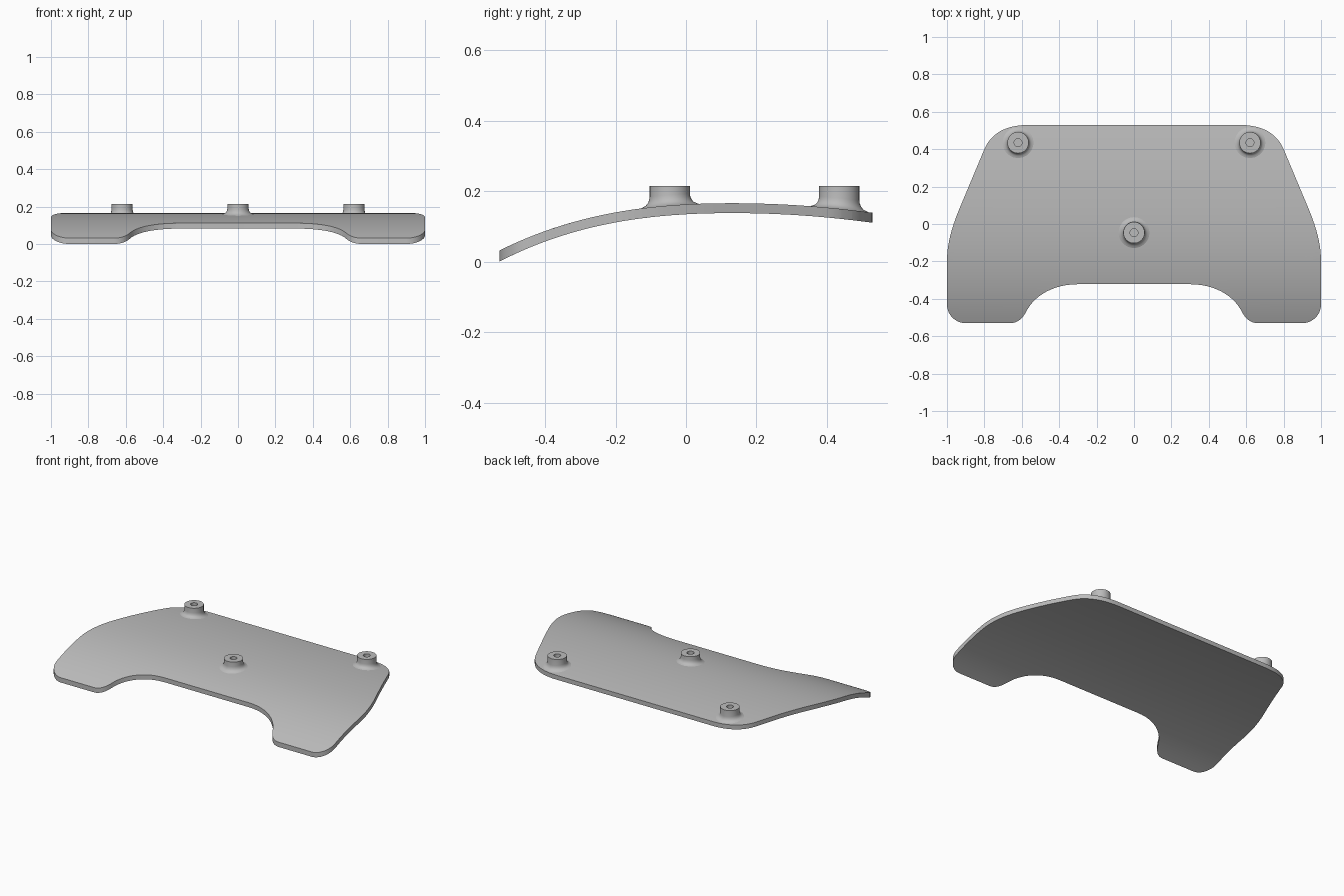
import bpy, bmesh, math
from mathutils import Vector
from mathutils.geometry import interpolate_bezier

cube = bpy.data.objects.get("Cube")
if cube:
    bpy.data.objects.remove(cube)

grey = bpy.data.materials.new("plain grey")
grey.use_nodes = True
grey.diffuse_color = (0.5, 0.5, 0.5, 1)
grey.node_tree.nodes["Principled BSDF"].inputs["Base Color"].default_value = (0.5, 0.5, 0.5, 1)

THICK = 0.028
CREST = 0.13


def top_z(y):
    """Height of the arched upper surface."""
    d = CREST - y
    return 0.166 - d * d * (0.17 + 0.21 * max(d, 0))


def under_z(y):
    slope = (top_z(y + 0.001) - top_z(y - 0.001)) / 0.002
    return top_z(y) - THICK * math.sqrt(1 + slope * slope)


def finish(bm, name):
    bmesh.ops.recalc_face_normals(bm, faces=bm.faces)
    mesh = bpy.data.meshes.new(name)
    bm.to_mesh(mesh)
    bm.free()
    mesh.materials.append(grey)
    ob = bpy.data.objects.new(name, mesh)
    bpy.context.collection.objects.link(ob)
    bpy.ops.object.select_all(action='DESELECT')
    ob.select_set(True)
    bpy.context.view_layer.objects.active = ob
    bpy.ops.object.shade_smooth_by_angle(angle=math.radians(35))
    return ob


# Outline of one half, as bezier pieces joined by straight lines
pieces = [
    ((0.56, 0.53), (0.67, 0.53), (0.76, 0.495), (0.80, 0.40)),
    ((0.93, 0.09), (0.97, -0.005), (1, -0.1), (1, -0.2)),
    ((1, -0.43), (1, -0.485), (0.955, -0.53), (0.9, -0.53)),
    ((0.665, -0.53), (0.625, -0.53), (0.6, -0.51), (0.58, -0.475)),
    ((0.58, -0.475), (0.54, -0.39), (0.44, -0.322), (0.30, -0.322)),
]
half = []
for a, b, c, d in pieces:
    for p in interpolate_bezier(Vector(a), Vector(b), Vector(c), Vector(d), 14):
        if not half or (p.xy - half[-1]).length > 1e-4:
            half.append(p.xy)
outline = half + [Vector((-p.x, p.y)) for p in reversed(half)]

# Curved plate: flat slab, sliced across, then bent to the arch
bm = bmesh.new()
lower = bm.faces.new([bm.verts.new((p.x, p.y, 0)) for p in outline])
upper = bmesh.ops.extrude_face_region(bm, geom=[lower], use_keep_orig=True)["geom"]
for v in upper:
    if isinstance(v, bmesh.types.BMVert):
        v.co.z = 1
bmesh.ops.triangulate(bm, faces=[f for f in bm.faces if len(f.verts) > 4])
SLICES = 36
for i in range(1, SLICES):
    y = -0.53 + 1.06 * i / SLICES
    bmesh.ops.bisect_plane(bm, geom=bm.verts[:] + bm.edges[:] + bm.faces[:],
                           plane_co=(0, y, 0), plane_no=(0, 1, 0), dist=1e-5)
for v in bm.verts:
    v.co.z = top_z(v.co.y) if v.co.z > 0.5 else under_z(v.co.y)
finish(bm, "curved_plate")

# Bosses: turned post with a blind hole and a fillet draped on the plate
POST_TOP = 0.215
fixed = [(0.0, 0.165), (0.021, 0.165), (0.021, POST_TOP), (0.057, POST_TOP)]
draped = [(0.057, 0.03), (0.0585, 0.021), (0.062, 0.013), (0.068, 0.006),
          (0.077, 0.002), (0.09, -0.003)]
SIDES = 40


def boss(name, x, y):
    bm = bmesh.new()
    rings = []
    for i, (r, h) in enumerate(fixed + draped):
        ring = []
        for k in range(SIDES):
            t = math.tau * k / SIDES
            py = y + r * math.sin(t)
            z = h if i < len(fixed) else top_z(py) + h
            ring.append(bm.verts.new((x + r * math.cos(t), py, z)))
        rings.append(ring)
    for a, b in zip(rings, rings[1:]):
        for k in range(SIDES):
            n = (k + 1) % SIDES
            bm.faces.new((a[k], a[n], b[n], b[k]))
    bmesh.ops.remove_doubles(bm, verts=bm.verts, dist=1e-5)
    bm.normal_update()
    return finish(bm, name)


boss("left_rear_boss", 0.62, 0.435)
boss("right_rear_boss", -0.62, 0.435)
boss("centre_boss", 0, -0.046)
